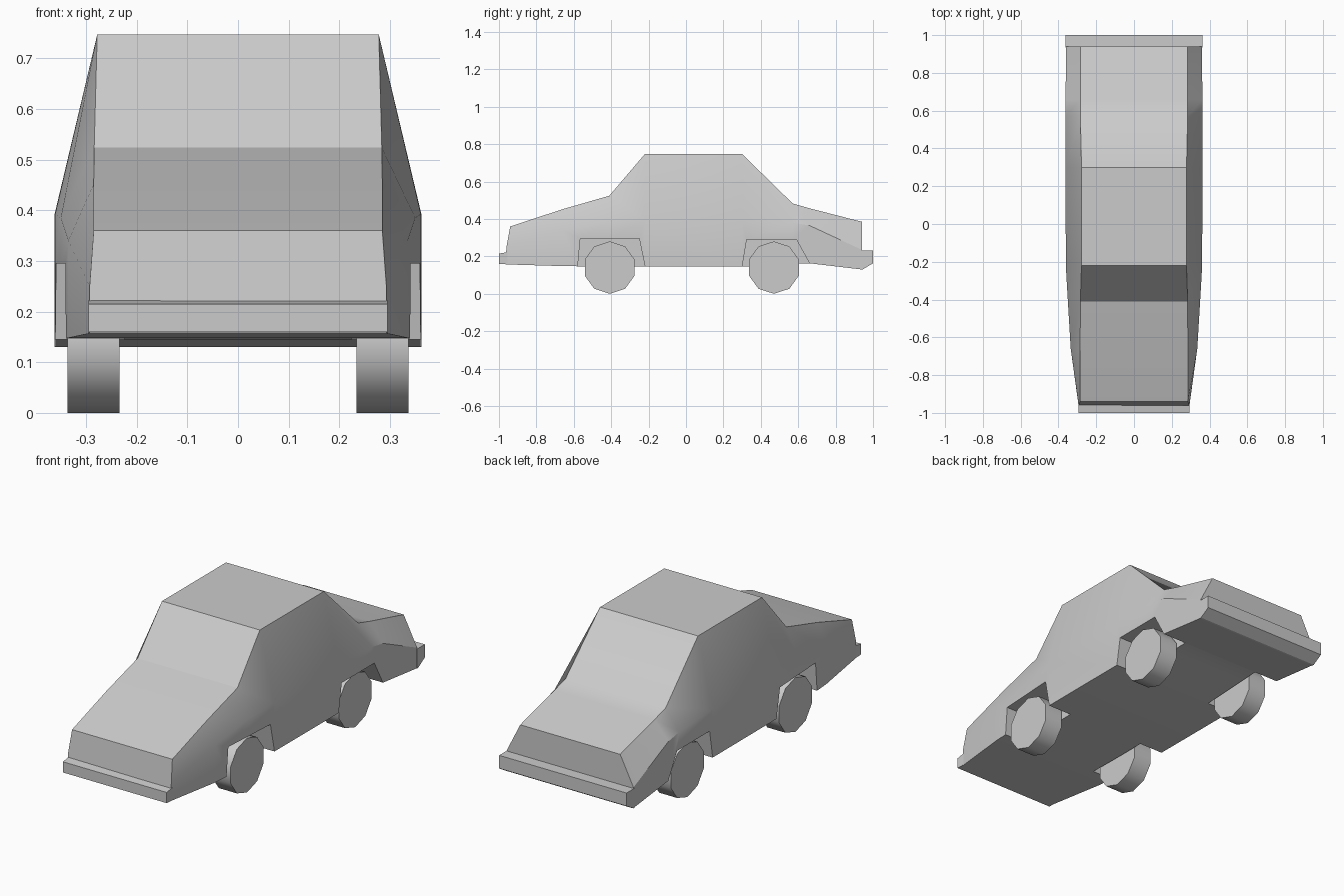
import bpy, bmesh, math

if "Cube" in bpy.data.objects:
    bpy.data.objects.remove(bpy.data.objects["Cube"])


def make_object(name, verts, faces):
    mesh = bpy.data.meshes.new(name)
    mesh.from_pydata(verts, [], faces)
    bm = bmesh.new()
    bm.from_mesh(mesh)
    bmesh.ops.recalc_face_normals(bm, faces=bm.faces)
    bm.to_mesh(mesh)
    bm.free()
    obj = bpy.data.objects.new(name, mesh)
    bpy.context.collection.objects.link(obj)
    return obj


def loft(name, rings):
    n = len(rings[0])
    verts = [p for r in rings for p in r]
    faces = [list(range(n)), list(range(len(verts) - n, len(verts)))]
    for i in range(len(rings) - 1):
        for j in range(n):
            k = (j + 1) % n
            faces.append([i * n + j, i * n + k, (i + 1) * n + k, (i + 1) * n + j])
    return make_object(name, verts, faces)


def prism(name, profile, x0, x1):
    return loft(name, [[(x, y, z) for y, z in profile] for x in (x0, x1)])


def smooth(obj, angle):
    bpy.ops.object.select_all(action='DESELECT')
    obj.select_set(True)
    bpy.context.view_layer.objects.active = obj
    bpy.ops.object.shade_smooth_by_angle(angle=math.radians(angle))


# Body cross-sections: y, top z, top half width, shoulder half width, shoulder z, bottom z, lean
sections = [
    (-0.94, 0.36, 0.285, 0.293, 0.25, 0.157, -0.025),
    (-0.66, 0.452, 0.285, 0.335, 0.34, 0.148, 0),
    (-0.41, 0.524, 0.284, 0.35, 0.385, 0.145, 0),
    (-0.22, 0.747, 0.278, 0.361, 0.393, 0.145, 0),
    (0.30, 0.747, 0.278, 0.362, 0.393, 0.145, 0),
    (0.57, 0.483, 0.284, 0.362, 0.38, 0.16, 0),
    (0.66, 0.457, 0.284, 0.362, 0.365, 0.163, 0),
    (0.94, 0.385, 0.284, 0.36, 0.235, 0.13, 0),
]
rings = []
for y, zt, xt, xs, zs, zb, lean in sections:
    half = [(xt, y, zt), (xs, y + lean * 0.8, zs), (xs, y + lean, zb)]
    rings.append(half + [(-x, yy, z) for x, yy, z in reversed(half)])
body = loft("car_body", rings)

# Wheel arches cut into the lower sides
arches = {
    "front": [(-0.583, 0.10), (-0.565, 0.295), (-0.25, 0.295), (-0.21, 0.10)],
    "rear": [(0.293, 0.10), (0.325, 0.29), (0.59, 0.29), (0.695, 0.10)],
}
bpy.context.view_layer.objects.active = body
for end, profile in arches.items():
    for side in (-1, 1):
        cutter = prism(end + "_arch_cutter", profile, side * 0.225, side * 0.45)
        cutter.hide_render = True
        mod = body.modifiers.new("arch", 'BOOLEAN')
        mod.operation = 'DIFFERENCE'
        mod.solver = 'EXACT'
        mod.object = cutter
        bpy.ops.object.modifier_apply(modifier=mod.name)
        bpy.data.objects.remove(cutter, do_unlink=True)
smooth(body, 30)

# Bumpers
prism("front_bumper", [(-1, 0.16), (-1, 0.215), (-0.955, 0.222), (-0.955, 0.158)], -0.295, 0.295)
prism("rear_bumper", [(0.935, 0.13), (0.935, 0.23), (1, 0.23), (1, 0.163), (0.945, 0.13)], -0.362, 0.362)

# Ten-sided wheels
R = 0.14
for end, cy in (("front", -0.408), ("rear", 0.47)):
    circle = [(cy + R * math.sin(math.tau * i / 10), R + R * math.cos(math.tau * i / 10))
              for i in range(10)]
    for label, side in (("left", -1), ("right", 1)):
        wheel = prism(f"{end}_{label}_wheel", circle, side * 0.234, side * 0.337)
        smooth(wheel, 40)
